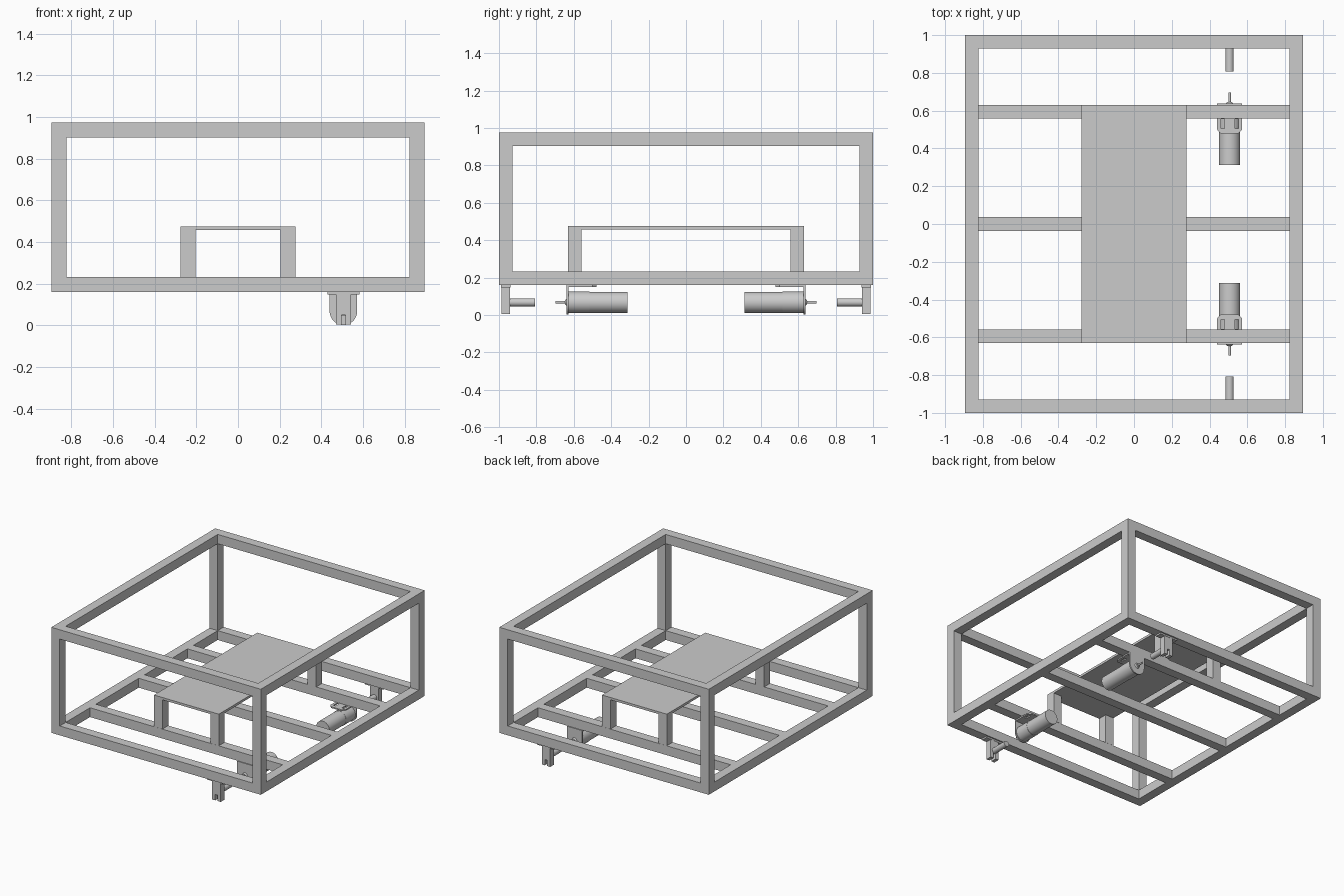
import bpy, bmesh, math
from mathutils import Matrix, Vector

cube = bpy.data.objects.get("Cube")
if cube:
    bpy.data.objects.remove(cube, do_unlink=True)

grey = bpy.data.materials.new("plain grey")
grey.use_nodes = True
grey.diffuse_color = (0.6, 0.6, 0.6, 1)
grey.node_tree.nodes["Principled BSDF"].inputs["Base Color"].default_value = grey.diffuse_color


def finish(name, bm, smooth=False):
    bmesh.ops.recalc_face_normals(bm, faces=bm.faces)
    mesh = bpy.data.meshes.new(name)
    bm.to_mesh(mesh)
    bm.free()
    mesh.materials.append(grey)
    obj = bpy.data.objects.new(name, mesh)
    bpy.context.collection.objects.link(obj)
    if smooth:
        select(obj)
        bpy.ops.object.shade_smooth_by_angle(angle=math.radians(35))
    return obj


def select(obj):
    bpy.ops.object.select_all(action="DESELECT")
    obj.select_set(True)
    bpy.context.view_layer.objects.active = obj


def box(name, x, y, z):
    """Box from a low and high limit on each axis."""
    bm = bmesh.new()
    bmesh.ops.create_cube(bm, size=1)
    for v in bm.verts:
        v.co = [(a + b) / 2 + c * abs(b - a) for (a, b), c in zip((x, y, z), v.co)]
    return finish(name, bm)


def rod(name, x, z, y0, y1, radius, end_radius=None):
    """Round bar along y, from y0 to y1."""
    bm = bmesh.new()
    turn = Matrix.Rotation(math.copysign(math.pi / 2, y0 - y1), 4, "X")
    bmesh.ops.create_cone(bm, cap_ends=True, segments=40, radius1=radius,
                          radius2=end_radius or radius, depth=abs(y1 - y0),
                          matrix=Matrix.Translation((x, (y0 + y1) / 2, z)) @ turn)
    return finish(name, bm, True)


def prism(name, points, thickness, smooth=False):
    """Extrude a closed outline by a thickness vector."""
    bm = bmesh.new()
    face = bm.faces.new([bm.verts.new(p) for p in points])
    out = bmesh.ops.extrude_face_region(bm, geom=[face])
    verts = [g for g in out["geom"] if isinstance(g, bmesh.types.BMVert)]
    bmesh.ops.translate(bm, verts=verts, vec=Vector(thickness))
    return finish(name, bm, smooth)


def cut(obj, cutters):
    """Subtract the cutters from an object, then remove them."""
    select(obj)
    for c in cutters:
        c.hide_render = True
        mod = obj.modifiers.new("cut", "BOOLEAN")
        mod.operation, mod.solver, mod.object = "DIFFERENCE", "EXACT", c
        bpy.ops.object.modifier_apply(modifier=mod.name)
        bpy.data.objects.remove(c, do_unlink=True)


# Outer frame: a block opened along all three axes
W, L, Z0, Z1, T = 0.895, 1.0, 0.16, 0.975, 0.072
inner_x, inner_y, inner_z = (T - W, W - T), (T - L, L - T), (Z0 + T, Z1 - T)
frame = box("outer_frame", (-W, W), (-L, L), (Z0, Z1))
cut(frame, [box("opening_x", (-2, 2), inner_y, inner_z),
            box("opening_y", inner_x, (-2, 2), inner_z),
            box("opening_z", inner_x, inner_y, (-1, 2))])

# Floor rails
for name, y in (("front", -0.595), ("middle", 0), ("back", 0.595)):
    box(name + "_floor_rail", inner_x, (y - T / 2, y + T / 2), (Z0, Z0 + T))

# Raised platform on four legs
PX, PY, PZ = 0.277, 0.63, 0.458
box("platform", (-PX, PX), (-PY, PY), (PZ, 0.476))
for side, sx in (("left", 1), ("right", -1)):
    for end, sy in (("front", -1), ("back", 1)):
        box(f"{end}_{side}_platform_leg", sorted((sx * PX, sx * (PX - T))),
            sorted((sy * PY, sy * (PY - T))), (Z0 + T, PZ))

# Drive units below the left side, mirrored front to back
MX, MZ = 0.506, 0.068
for end, s in (("front", -1), ("back", 1)):
    def span(a, b):
        return sorted((s * a, s * b))

    # Motor with its shaft
    rod(end + "_motor", MX, MZ, s * 0.312, s * 0.63, 0.056)
    rod(end + "_gearbox", MX, MZ, s * 0.515, s * 0.629, 0.058)
    rod(end + "_motor_boss", MX, MZ, s * 0.638, s * 0.646, 0.02, 0.012)
    rod(end + "_motor_shaft", MX, MZ, s * 0.64, s * 0.697, 0.007)

    # Motor bracket: round-bottomed plate and slotted top tab
    R = 0.066
    arch = [(MX + R * math.cos(a), s * 0.628, MZ + R * math.sin(a))
            for a in (-math.pi * i / 24 for i in range(25))]
    arch += [(MX - R, s * 0.628, Z0), (MX + R, s * 0.628, Z0)]
    prism(end + "_motor_plate", arch, (0, s * 0.01, 0), True)
    tab = [(-R, 0.628), (-R, 0.5), (-R + 0.02, 0.478), (R - 0.02, 0.478), (R, 0.5), (R, 0.628)]
    top = prism(end + "_motor_tab", [(MX + x, s * y, 0.15) for x, y in tab], (0, 0, 0.01))
    cut(top, [box("slot", (MX + x - 0.009, MX + x + 0.009), span(0.505, 0.555), (0.1, 0.2))
              for x in (-0.037, 0.037)])

    # Forked end bracket with its flange and coupling rod
    H, G = 0.036, 0.01
    fork = [(-H, 0.15), (-H, 0.005), (-G, 0.005), (-G, 0.05),
            (G, 0.05), (G, 0.005), (H, 0.005), (H, 0.15)]
    prism(end + "_fork_bracket", [(MX + x, s * 0.94, z) for x, z in fork], (0, s * 0.046, 0))
    box(end + "_fork_flange", (MX - 0.077, MX + 0.077), span(0.938, 0.988), (0.148, Z0))
    rod(end + "_coupling", MX, MZ, s * 0.808, s * 0.942, 0.022)
